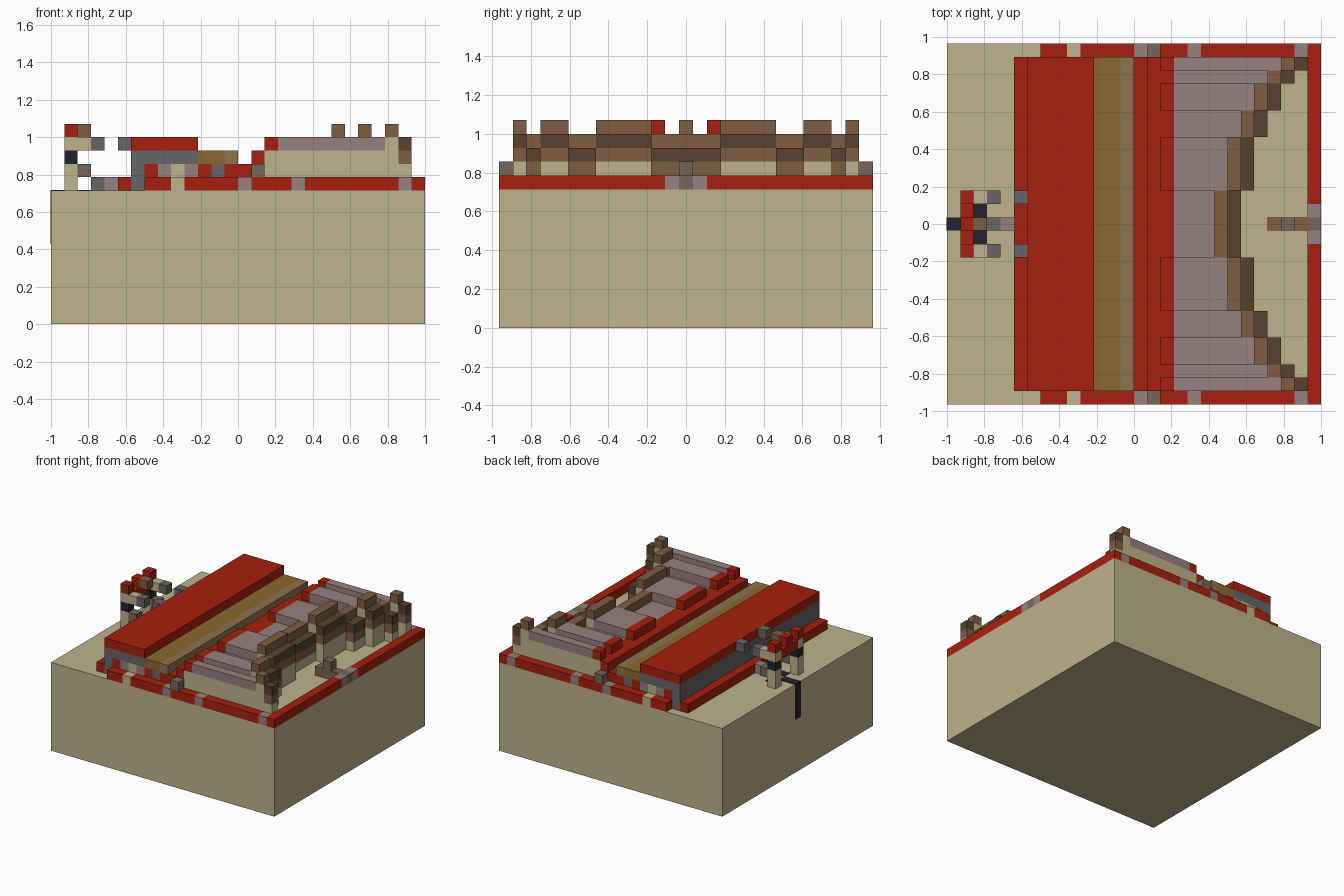
import bpy, bmesh
from mathutils import Vector

cube = bpy.data.objects.get("Cube")
if cube:
    bpy.data.objects.remove(cube, do_unlink=True)

U = 1 / 14          # one block
NY = 27             # blocks across the depth


def material(name, rgb):
    lin = [((c / 255 + 0.055) / 1.055) ** 2.4 for c in rgb] + [1]
    m = bpy.data.materials.new(name)
    m.use_nodes = True
    m.diffuse_color = lin
    m.node_tree.nodes["Principled BSDF"].inputs["Base Color"].default_value = lin
    return m


sand = material("sand", (190, 179, 140))
red = material("red", (166, 32, 14))
mauve = material("mauve", (151, 128, 128))
brown = material("brown", (127, 93, 66))
dark = material("dark_brown", (87, 66, 45))
grey = material("grey", (102, 102, 104))
black = material("black", (34, 36, 46))
gold = material("golden_brown", (139, 104, 50))
taupe = material("taupe", (118, 102, 88))
tan = material("tan", (143, 115, 76))


def block(name, x, y, z, mat, mirror=False):
    """Box given by (start, end) block ranges; mirror repeats it across the depth."""
    sides = [y, (NY - y[1], NY - y[0])] if mirror else [y]
    bm = bmesh.new()
    for ya, yb in sides:
        lo = Vector((x[0] * U - 1, (ya - NY / 2) * U, z[0] * U))
        hi = Vector((x[1] * U - 1, (yb - NY / 2) * U, z[1] * U))
        for v in bmesh.ops.create_cube(bm, size=1)["verts"]:
            v.co = (lo + hi) / 2 + Vector(a * b for a, b in zip(v.co, hi - lo))
    me = bpy.data.meshes.new(name)
    bm.to_mesh(me)
    bm.free()
    me.materials.append(mat)
    ob = bpy.data.objects.new(name, me)
    bpy.context.collection.objects.link(ob)
    return ob


def cell(name, i, j, k, mat, mirror=False):
    return block(name, (i, i + 1), (j, j + 1), (k, k + 1), mat, mirror)


# Ground
block("ground", (0, 28), (0, NY), (0, 10), sand)

# Low border wall along both ends: (start, end, colour)
for a, b, mat in [(7, 9, red), (9, 10, sand), (10, 14, red), (14, 15, mauve), (15, 18, red),
                  (18, 19, mauve), (19, 26, red), (26, 27, mauve), (27, 28, red)]:
    block("border_end", (a, b), (0, 1), (10, 11), mat, True)
cell("border_post", 15, 0, 11, taupe, True)

# Border wall along the right side
block("border_side", (27, 28), (1, 12), (10, 11), red, True)
cell("border_side_gate", 27, 12, 10, mauve, True)
cell("border_side_center", 27, 13, 10, taupe)

# Small monument in the courtyard
cell("monument_step_inner", 24, 13, 10, brown)
block("monument_pillar", (25, 26), (13, 14), (10, 12), taupe)
cell("monument_step_outer", 26, 13, 10, brown)

# Long hall
block("hall_kerb", (5, 6), (1, 26), (10, 11), red)
block("hall_body", (6, 11), (2, 25), (10, 12), grey)
block("hall_upper_wall", (6, 11), (1, 26), (12, 13), grey)
block("hall_roof", (6, 11), (1, 26), (13, 14), red)

# Gallery beside the hall
block("gallery_body", (11, 14), (2, 25), (10, 12), red)
block("gallery_roof", (11, 13), (1, 26), (12, 13), gold)
block("gallery_roof_edge", (13, 14), (1, 26), (12, 13), tan)

# Patterned end walls of hall and gallery
for i, mat in enumerate([grey, red, mauve, sand, mauve, red, grey, red], 6):
    block("end_wall", (i, i + 1), (1, 2), (10, 12), mat, True)

# Stepped red eaves facing the gallery
block("lower_eave", (14, 15), (1, 26), (10, 12), red)
block("eave_wall", (15, 16), (1, 26), (10, 12), sand)
block("middle_eave", (15, 16), (1, 26), (12, 13), red)

# Terraced stand: (depth start, end, parapet position, extra height)
for a, b, i, up in [(1, 2, 25, 1), (2, 3, 24, 0), (3, 5, 23, 1), (5, 7, 22, 0),
                    (7, 11, 21, 1), (11, 16, 20, 0)]:
    y, t, mir = (a, b), 12 + up, b < 16
    block("stand_body", (16, i), y, (10, t), sand, mir)
    block("stand_eave", (16, 17), y, (t, t + 1), red, mir)
    block("stand_roof", (17, i), y, (t, t + 1), mauve, mir)
    block("stand_back_wall", (i, i + 1), y, (10, t + 1), sand, mir)
    block("parapet", (i, i + 1), y, (t + 1, t + 2), brown, mir)
    block("buttress", (i + 1, i + 2), y, (10, t - 1), sand, mir)
    block("buttress_band", (i + 1, i + 2), y, (t - 1, t), brown, mir)
    block("buttress_cap", (i + 1, i + 2), y, (t, t + 1), dark, mir)

# Gateway on the left side
block("gate_column", (1, 2), (11, 12), (10, 12), sand, True)
cell("gate_band", 1, 11, 12, black, True)
block("gate_bracket", (1, 3), (11, 12), (13, 14), sand, True)
cell("gate_shoulder", 2, 11, 11, taupe, True)
cell("gate_finial", 1, 11, 14, red, True)
block("gate_beam", (1, 2), (12, 15), (13, 14), red)
cell("gate_crest", 1, 13, 14, red)
cell("gate_crest_front", 2, 13, 14, brown)
cell("gate_lantern", 3, 11, 13, grey, True)
cell("hall_lantern", 5, 11, 13, grey, True)

# Path from gate to hall
cell("path_stone", 3, 13, 10, grey)
cell("path_step", 4, 13, 10, mauve)

# Dark channel painted on the ground and down the side
T = 0.05
block("channel_branch", (2, 3), (12, 13), (10, 10 + T), black, True)
block("channel_top", (0, 2), (13, 14), (10, 10 + T), black)
block("channel_drop", (-T, 0), (13, 14), (6, 10 + T), black)
